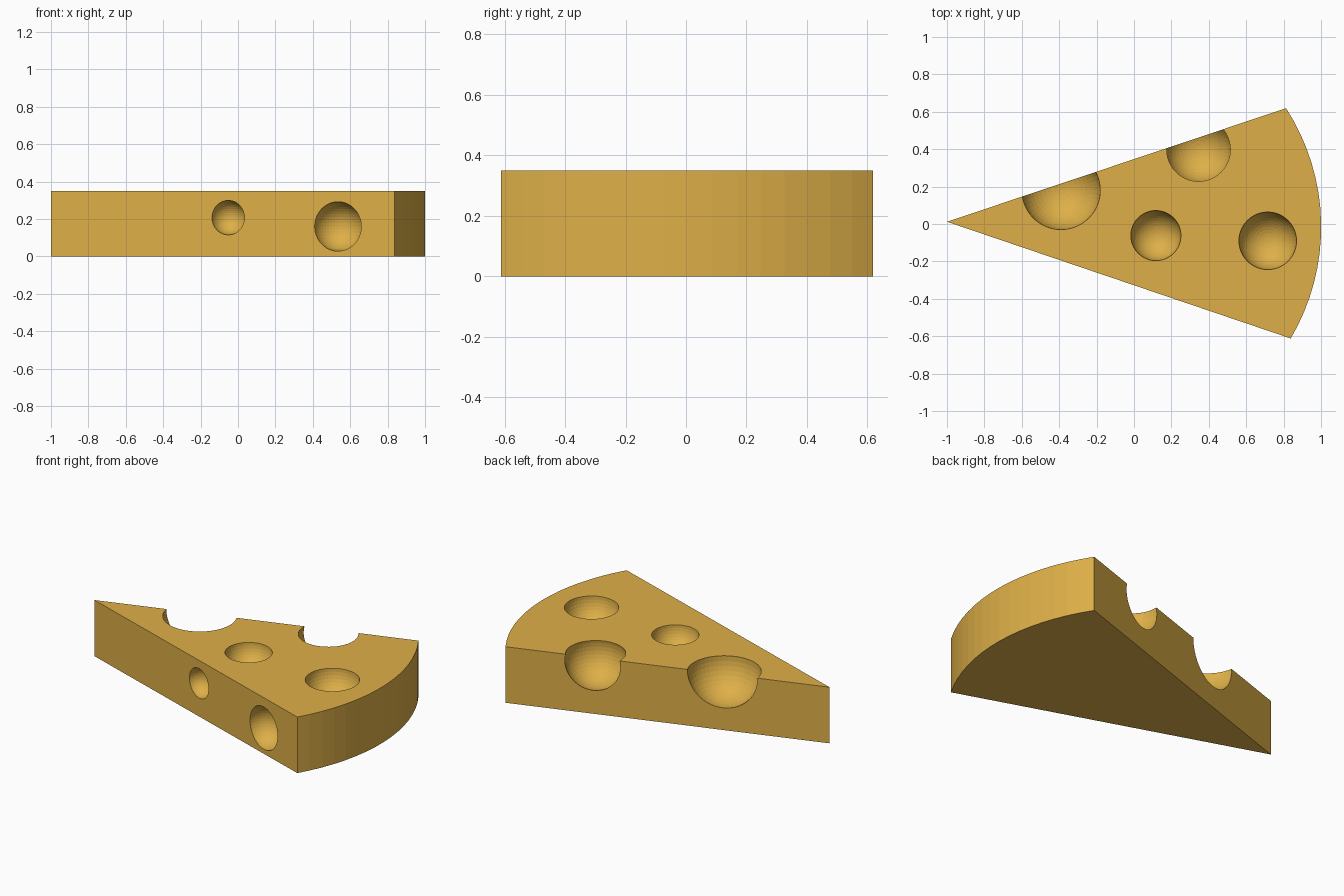
import bpy, bmesh, math
from mathutils import Vector

if "Cube" in bpy.data.objects:
    bpy.data.objects.remove(bpy.data.objects["Cube"])

HEIGHT = 0.35
TIP = Vector((-1.0, 0.012))
BACK = Vector((0.813, 0.619))
FRONT = Vector((0.838, -0.612))
ARC_STEPS = 16

cheese = bpy.data.materials.new("cheese_yellow")
cheese.diffuse_color = (0.73, 0.43, 0.064, 1)
cheese.use_nodes = True
cheese.node_tree.nodes["Principled BSDF"].inputs["Base Color"].default_value = cheese.diffuse_color

# Rounded rind: arc through both corners, bulging out by the sagitta
chord = BACK - FRONT
half, sagitta = chord.length / 2, 0.175
radius = (half ** 2 + sagitta ** 2) / (2 * sagitta)
out = Vector((chord.y, -chord.x)).normalized()
centre = (BACK + FRONT) / 2 - out * (radius - sagitta)
spread = math.asin(half / radius)
facing = math.atan2(out.y, out.x)
outline = [TIP]
for i in range(ARC_STEPS + 1):
    a = facing - spread + 2 * spread * i / ARC_STEPS
    outline.append(centre + radius * Vector((math.cos(a), math.sin(a))))

# Wedge: extruded outline
bm = bmesh.new()
base = bm.faces.new([bm.verts.new((p.x, p.y, 0)) for p in outline])
top = bmesh.ops.extrude_face_region(bm, geom=[base])["geom"]
bmesh.ops.translate(bm, vec=(0, 0, HEIGHT),
                    verts=[g for g in top if isinstance(g, bmesh.types.BMVert)])
bmesh.ops.recalc_face_normals(bm, faces=bm.faces)
mesh = bpy.data.meshes.new("cheese_wedge")
bm.to_mesh(mesh)
bm.free()
mesh.materials.append(cheese)
wedge = bpy.data.objects.new("cheese_wedge", mesh)
bpy.context.collection.objects.link(wedge)

# Holes: x, y, z, radius
HOLES = [
    (-0.39, 0.18, 0.345, 0.21),     # back edge, near the tip
    (0.345, 0.398, 0.31, 0.175),    # back edge, near the rind
    (0.117, -0.062, 0.35, 0.134),   # top
    (0.715, -0.09, 0.35, 0.154),    # top
    (-0.052, -0.308, 0.207, 0.092),  # front side
    (0.535, -0.507, 0.16, 0.132),   # front side
]
for x, y, z, r in HOLES:
    bpy.ops.mesh.primitive_uv_sphere_add(segments=48, ring_count=24,
                                         radius=r, location=(x, y, z))
    cutter = bpy.context.object
    cutter.name = "hole_cutter"
    cutter.hide_render = True
    cutter.data.materials.append(cheese)
    cut = wedge.modifiers.new("hole", 'BOOLEAN')
    cut.operation, cut.solver, cut.object = 'DIFFERENCE', 'EXACT', cutter
    bpy.context.view_layer.objects.active = wedge
    bpy.ops.object.modifier_apply(modifier=cut.name)
    bpy.data.objects.remove(cutter)
